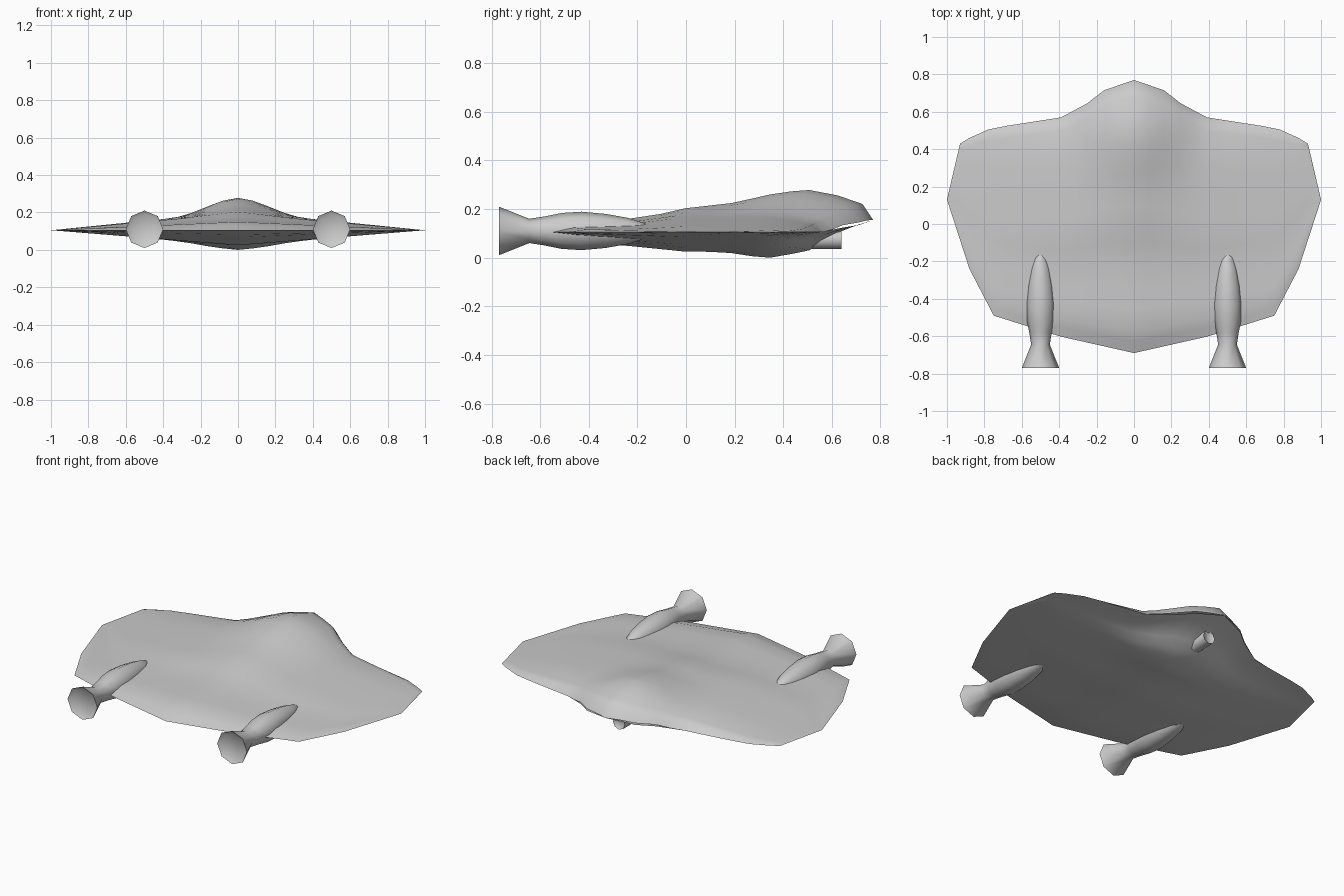
import bpy, bmesh, math

cube = bpy.data.objects.get("Cube")
if cube:
    bpy.data.objects.remove(cube, do_unlink=True)

GREY = (0.6, 0.6, 0.6, 1)
grey = bpy.data.materials.new("hull grey")
grey.use_nodes = True
grey.diffuse_color = GREY
grey.node_tree.nodes["Principled BSDF"].inputs["Base Color"].default_value = GREY


def interp(points, v):
    """Piecewise linear value through (position, value) points."""
    for (a, fa), (b, fb) in zip(points, points[1:]):
        if v <= b:
            return fa + (fb - fa) * (v - a) / (b - a)
    return points[-1][1]


def finish(name, bm, angle):
    bmesh.ops.remove_doubles(bm, verts=bm.verts, dist=0.0005)
    bmesh.ops.recalc_face_normals(bm, faces=bm.faces)
    mesh = bpy.data.meshes.new(name)
    bm.to_mesh(mesh)
    bm.free()
    mesh.materials.append(grey)
    obj = bpy.data.objects.new(name, mesh)
    bpy.context.collection.objects.link(obj)
    bpy.ops.object.select_all(action='DESELECT')
    obj.select_set(True)
    bpy.context.view_layer.objects.active = obj
    bpy.ops.object.shade_smooth_by_angle(angle=math.radians(angle))
    return obj


# Hull outline by distance from the centre line
FRONT = [(0, .77), (.16, .715), (.25, .645), (.39, .57), (.68, .525),
         (.78, .505), (.88, .46), (.93, .43), (1, .13)]
BACK = [(0, -.69), (.4, -.6), (.75, -.49), (.88, -.24), (1, .13)]
# Thickness above and below the rim, from tail to nose
UPPER = [(0, 0), (.08, .045), (.32, .057), (.47, .09), (.7, .1),
         (.82, .1), (.9, .085), (.97, .06), (1, 0)]
LOWER = [(0, 0), (.1, .03), (.3, .055), (.47, .08), (.72, .08),
         (.82, .07), (.88, .03), (.95, .01), (1, 0)]
CANOPY = [(-.1, 0), (.2, .025), (.38, .062), (.5, .075), (.62, .045), (.74, .01), (.77, 0)]
HALF = [0, .08, .16, .25, .32, .39, .5, .6, .68, .75, .78, .88, .93, .97, 1]
CHORD = [0, .04, .08, .16, .24, .32, .4, .47, .54, .6, .66, .71, .77, .82,
         .86, .9, .94, .97, 1]


def hull_point(x, t, side):
    d = abs(x)
    back, front = interp(BACK, d), interp(FRONT, d)
    y = back + (front - back) * t
    z = .105 + .05 * max(0, 1 - d / .4) * max(0, (t - .82) / .18)
    if side > 0:
        swell = math.cos(math.pi / 2 * min(1, d / .38)) ** 2
        z += interp(UPPER, t) * (1 - d) + swell * interp(CANOPY, max(y, -.1))
    else:
        belly = .025 * math.exp(-(d / .3) ** 2 - ((y - .34) / .13) ** 2)
        z -= interp(LOWER, t) * (1 - d) + belly * min(1, (1 - t) * 8)
    return x, y, z


bm = bmesh.new()
stations = [-x for x in reversed(HALF[1:])] + HALF
for side in (1, -1):
    grid = [[bm.verts.new(hull_point(x, t, side)) for t in CHORD] for x in stations]
    for a, b in zip(grid, grid[1:]):
        for j in range(len(CHORD) - 1):
            bm.faces.new((a[j], a[j + 1], b[j + 1], b[j]))
bmesh.ops.remove_doubles(bm, verts=bm.verts, dist=0.0005)
bmesh.ops.dissolve_degenerate(bm, edges=bm.edges, dist=0.0005)
finish("hull", bm, 50)


def turned(name, profile, x, z):
    """Eight-sided body of (y, radius) rings along y, with capped ends."""
    bm = bmesh.new()
    rings = []
    for y, r in profile:
        rings.append([bm.verts.new((x + r * math.sin(k * math.pi / 4), y,
                                    z + r * math.cos(k * math.pi / 4)))
                      for k in range(8)])
    for a, b in zip(rings, rings[1:]):
        for k in range(8):
            n = (k + 1) % 8
            bm.faces.new((a[k], a[n], b[n], b[k]))
    bm.faces.new(rings[0])
    bm.faces.new(rings[-1])
    return finish(name, bm, 50)


# Engines with flared nozzles
ENGINE = [(-.755, .078), (-.77, .1), (-.645, .05), (-.58, .06), (-.51, .074), (-.43, .079),
          (-.33, .07), (-.24, .054), (-.17, .032), (-.135, .004)]
for name, x in (("left_engine", .5), ("right_engine", -.5)):
    turned(name, ENGINE, x, .11)

# Short barrel under the nose
turned("nose_barrel", [(.45, .04), (.64, .04), (.63, .03)], 0, .075)
